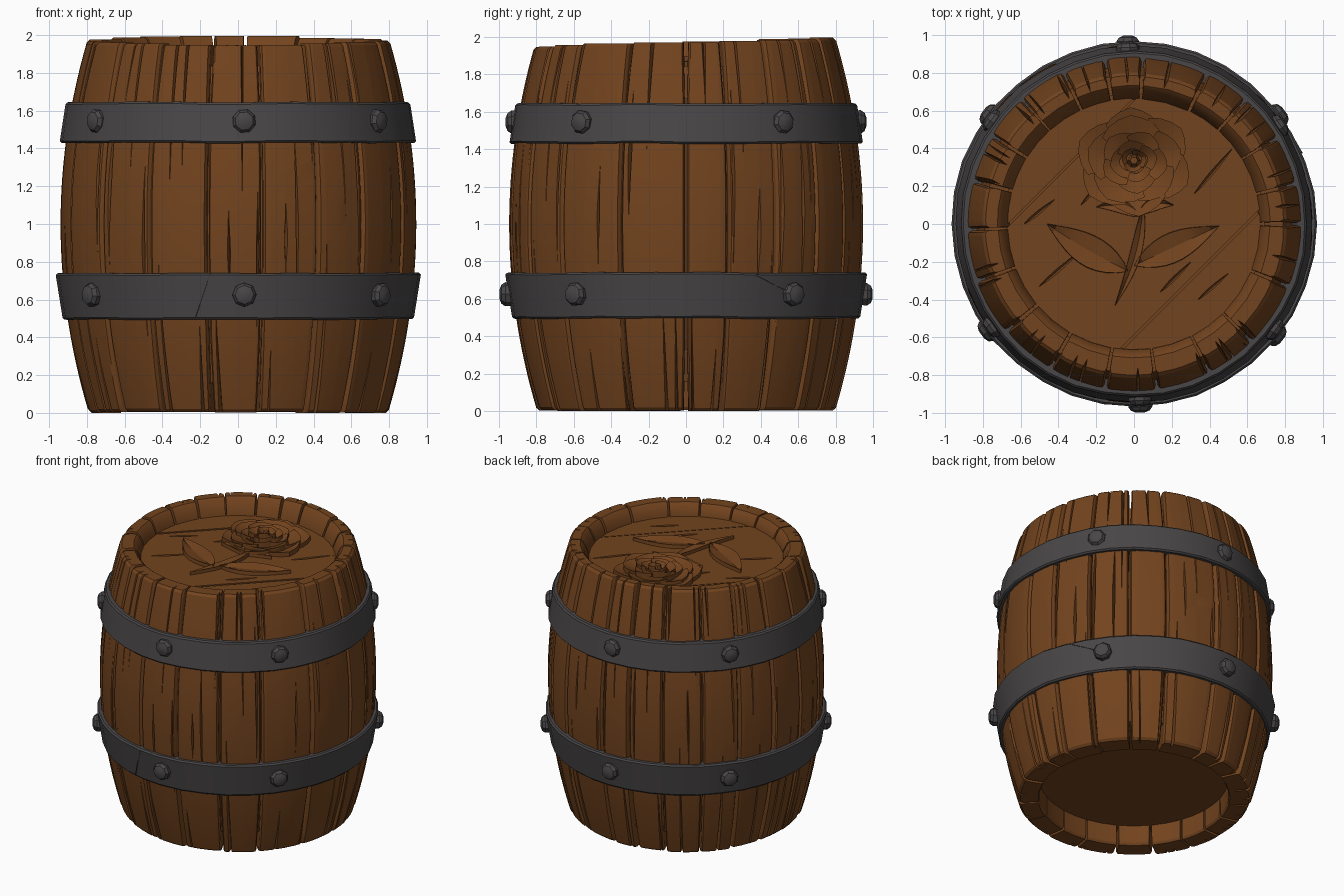
import bpy
import random
from math import sin, cos, pi, radians, hypot

random.seed(7)
if "Cube" in bpy.data.objects:
    bpy.data.objects.remove(bpy.data.objects["Cube"], do_unlink=True)


def material(name, rgb):
    m = bpy.data.materials.new(name)
    m.use_nodes = True
    m.diffuse_color = (*rgb, 1)
    bsdf = m.node_tree.nodes["Principled BSDF"]
    bsdf.inputs["Base Color"].default_value = (*rgb, 1)
    bsdf.inputs["Roughness"].default_value = 0.8
    return m


WOOD = material("oak brown", (0.17, 0.057, 0.013))
IRON = material("dark iron", (0.066, 0.061, 0.062))
LID_Z = 1.87


def activate(ob):
    bpy.ops.object.select_all(action="DESELECT")
    ob.select_set(True)
    bpy.context.view_layer.objects.active = ob


def loft(name, rings, mat, caps=True):
    """Bridge closed rings of equal length into one skin."""
    n = len(rings[0])
    verts = [v for ring in rings for v in ring]
    faces = []
    for r in range(len(rings) - 1):
        for c in range(n):
            d = (c + 1) % n
            faces.append((r * n + c, r * n + d, r * n + n + d, r * n + n + c))
    if caps:
        faces += [tuple(range(n))[::-1], tuple(range(len(verts) - n, len(verts)))]
    me = bpy.data.meshes.new(name)
    me.from_pydata(verts, [], faces)
    me.materials.append(mat)
    ob = bpy.data.objects.new(name, me)
    bpy.context.collection.objects.link(ob)
    activate(ob)
    bpy.ops.object.mode_set(mode="EDIT")
    bpy.ops.mesh.select_all(action="SELECT")
    bpy.ops.mesh.remove_doubles(threshold=0.00001)
    bpy.ops.mesh.normals_make_consistent(inside=False)
    bpy.ops.object.mode_set(mode="OBJECT")
    bpy.ops.object.shade_smooth_by_angle(angle=radians(25))
    return ob


def lathe(name, profile, mat, segs=48, wobble=0.0):
    rings = []
    for k in range(segs):
        a = 2 * pi * k / segs
        w = random.uniform(-wobble, wobble)
        rings.append([((r + w) * cos(a), (r + w) * sin(a), z + w) for r, z in profile])
    rings.append(rings[0])
    return loft(name, rings, mat, caps=False)


def bulge(z):
    return 0.945 - 0.15 * (z - 1) ** 2


def bore(z):
    """Inner radius: flared above the lid, straight below."""
    return 0.66 + 0.05 * (z - LID_Z) / 0.1 if z > LID_Z else 0.66 if z > 1 else 0.648


# Staves: curved slabs with splits sunk into the outer face
def make_crack(u):
    kind = random.choice("tbtbm")
    size = random.uniform(0.25, 0.95)
    mid = random.uniform(0.8, 1.4)

    def taper(z):
        t = {"t": (z - 2 + size) / size, "b": (size - z) / size,
             "m": 1 - abs(z - mid) / (size / 2)}[kind]
        return max(0.0, min(1.0, t))
    return u, taper, random.uniform(0.005, 0.012), random.uniform(-0.02, 0.02)


def stave(index, a0, a1):
    count = 4 if a1 - a0 > 0.28 else 3
    cracks = [make_crack((k + 0.5 + random.uniform(-0.22, 0.22)) / count) for k in range(count)]
    height = 1.972 + 0.022 * sin((a0 + a1) / 2) + random.uniform(-0.006, 0.006)
    foot = random.uniform(0, 0.008)
    flare, push = random.uniform(0, 1.5), random.uniform(-0.006, 0.004)
    steps = 30
    fractions = [0, 0.008] + [k / steps for k in range(1, steps)] + [0.992, 1]
    rings = []
    for f in fractions:
        z = foot + f * (height - foot)
        end = f in (0, 1)
        r = bulge(z) + push - (0.012 if end else 0)
        gap = 0.006 * (1 + flare * max(0, abs(z - 1) - 0.6) / 0.3)
        lo, hi = a0 + gap, a1 - gap
        cols = [(lo, r - 0.022), (lo + 0.011, r - 0.003)]
        for u, taper, width, drift in cracks:
            t = taper(z)
            mid = lo + u * (hi - lo) + drift * (z - 1)
            half = 0.001 + width * t
            cols += [(mid - half, r), (mid + half * 0.3, r - 0.045 * t), (mid + half, r)]
        cols += [(hi - 0.011, r - 0.003), (hi, r - 0.022)]
        inner = bore(z) + (0.01 if end else 0)
        cols += [(hi, inner), ((lo + hi) / 2, inner), (lo, inner)]
        rings.append([(q * cos(a), q * sin(a), z) for a, q in cols])
    loft(f"stave_{index}", rings, WOOD)


seams = [-100, -82, -63, -45, -22, 0, 14, 31, 48, 64, 87, 100, 115, 132, 148,
         165, 182, 200, 220, 240, 260]
for i in range(len(seams) - 1):
    stave(i, radians(seams[i]), radians(seams[i + 1]))

# Closed core behind the seams, whose underside is the recessed base
zs = [0.155 + k * 0.1685 for k in range(11)]
lathe("core_and_base", [(0, zs[0])] + [(bulge(z) - 0.05, z) for z in zs] + [(0, zs[-1])], WOOD)


# Tapered strip laid along a bent line, shared by the carving and the split cutters
LEAF = ((-1, -0.01), (-0.95, 0.026), (0, 0.008), (0.95, 0.026), (1, -0.01))
WEDGE = ((-1, 0.02), (0, -0.03), (1, 0.02))


def strip(name, base, tip, half, bend=0.0, section=LEAF, n=10):
    dx, dy = tip[0] - base[0], tip[1] - base[1]
    size = hypot(dx, dy)
    nx, ny = -dy / size, dx / size
    rings = []
    for k in range(n + 1):
        s = k / n
        w = half * sin(pi * s ** 0.85) + 0.001
        off = bend * sin(pi * s)
        cx, cy = base[0] + dx * s + nx * off, base[1] + dy * s + ny * off
        rings.append([(cx + nx * w * e, cy + ny * w * e, LID_Z + h) for e, h in section])
    return loft(name, rings, WOOD)


# Lid: three diagonal planks
def plank(name, lo, hi, z0, z1):
    rad, n, turn = 0.69, 24, pi / 4
    pts = []
    for side in (1, -1):
        for k in range(n + 1):
            y = lo + (hi - lo) * (k if side > 0 else n - k) / n
            pts.append((side * max(0.01, rad * rad - y * y) ** 0.5, y))
    rot = [(x * cos(turn) - y * sin(turn), x * sin(turn) + y * cos(turn)) for x, y in pts]
    return loft(name, [[(x, y, z) for x, y in rot] for z in (z0, z1)], WOOD)


lid = []
for i, (lo, hi) in enumerate([(-0.685, -0.427), (-0.415, 0.46), (0.472, 0.685)]):
    lid.append(plank(f"lid_plank_{i}", lo, hi, LID_Z - 0.06, LID_Z + 0.003 * (i - 1)))

# Splits cut into the lid: (plank, start, end)
for which, p, q in [(1, (-0.5, -0.33), (-0.28, -0.14)), (1, (-0.28, 0.1), (-0.14, 0.26)),
                    (1, (0.32, 0.16), (0.52, 0.4)), (1, (0.14, -0.36), (0.3, -0.2)),
                    (1, (-0.58, 0.0), (-0.42, 0.13)), (0, (0.34, -0.4), (0.5, -0.26))]:
    cutter = strip("split_cutter", p, q, 0.016, 0.0, WEDGE)
    activate(lid[which])
    mod = lid[which].modifiers.new("split", "BOOLEAN")
    mod.operation, mod.solver, mod.object = "DIFFERENCE", "EXACT", cutter
    bpy.ops.object.modifier_apply(modifier=mod.name)
    bpy.ops.object.shade_smooth_by_angle(angle=radians(25))
    bpy.data.objects.remove(cutter, do_unlink=True)

# Carved stem, leaves and sepals
strip("stem", (0.05, 0.1), (-0.1, -0.43), 0.03, 0.03)
strip("leaf_left", (-0.03, -0.25), (-0.46, 0.0), 0.085, 0.01)
strip("leaf_right", (0.0, -0.22), (0.45, -0.01), 0.08)
strip("sepal_left", (0.03, 0.04), (-0.2, 0.09), 0.035, -0.03)
strip("sepal_right", (0.02, 0.05), (0.21, 0.1), 0.035, 0.03)


# Rose: nested rings of pointed, cupped petals that overlap like a pinwheel
def petal(name, a0, span, r, high):
    rings, n = [], 6
    for k in range(n + 1):
        s = k / n
        a = a0 + span * s
        edge = r * (0.82 + 0.18 * (1 - abs(2 * s - 1)) ** 0.8)
        top = LID_Z + high + 0.018 * s
        rings.append([(q * cos(a) * 1.08, 0.335 + q * sin(a), z) for q, z in
                      ((edge, LID_Z - 0.01), (edge, top), (edge * 0.6, top - 0.034),
                       (edge * 0.6, LID_Z - 0.01))])
    loft(name, rings, WOOD)


for layer, (count, r, high) in enumerate([(6, 0.3, 0.026), (5, 0.235, 0.036), (5, 0.17, 0.046),
                                          (4, 0.115, 0.054), (3, 0.065, 0.06)]):
    for k in range(count):
        span = 2 * pi / count * random.uniform(1.1, 1.35)
        petal(f"petal_{layer}_{k}", 2 * pi * k / count + layer * 0.8, span,
              r * random.uniform(0.93, 1.04), high)
heart = lathe("rose_heart", [(0, LID_Z), (0.035, LID_Z), (0.02, LID_Z + 0.07),
                             (0, LID_Z + 0.075)], WOOD, 6)
heart.location.y = 0.335


# Iron hoops with six faceted rivets each
def hoop(name, z0, r0, z1, r1):
    b = 0.01
    lathe(name, [(r0 - 0.08, z0), (r0 - b, z0), (r0, z0 + b), (r1, z1 - b),
                 (r1 - b, z1), (r1 - 0.08, z1)], IRON, 36, 0.003)


def rivet(name, angle, r, z):
    rings = []
    spin = random.uniform(0, 1)
    for size, out in ((0.062, -0.03), (0.064, 0.014), (0.05, 0.034), (0.024, 0.044)):
        ring = []
        for k in range(8):
            t = 2 * pi * k / 8 + spin
            side, up, d = size * cos(t), size * sin(t), r + out
            ring.append((d * cos(angle) - side * sin(angle),
                         d * sin(angle) + side * cos(angle), z + up))
        rings.append(ring)
    loft(name, rings, IRON)


hoop("hoop_upper", 1.43, 0.945, 1.645, 0.915)
hoop("hoop_lower", 0.495, 0.93, 0.74, 0.966)
for i, deg in enumerate((-88, -37, 34, 92, 144, 216)):
    rivet(f"rivet_upper_{i}", radians(deg), 0.92, 1.545)
for i, deg in enumerate((-88, -38, 37, 92, 143, 216)):
    rivet(f"rivet_lower_{i}", radians(deg), 0.953, 0.625)


# Thin hammered ridges on the lower hoop
def ridge(name, a0, z0, a1, z1):
    rings = []
    for s, w in ((0, 0.004), (0.5, 0.004), (1, 0.001)):
        a, z = radians(a0 + (a1 - a0) * s), z0 + (z1 - z0) * s
        r = 0.93 + (z - 0.495) * 0.147
        rings.append([(q * cos(a + e * w), q * sin(a + e * w), z + e * w) for q, e in
                      ((r - 0.006, -1), (r + 0.003, -1), (r + 0.003, 1), (r - 0.006, 1))])
    loft(name, rings, IRON)


ridge("hoop_ridge_front", -99, 0.73, -104, 0.505)
ridge("hoop_ridge_side", 23, 0.73, 35, 0.64)
